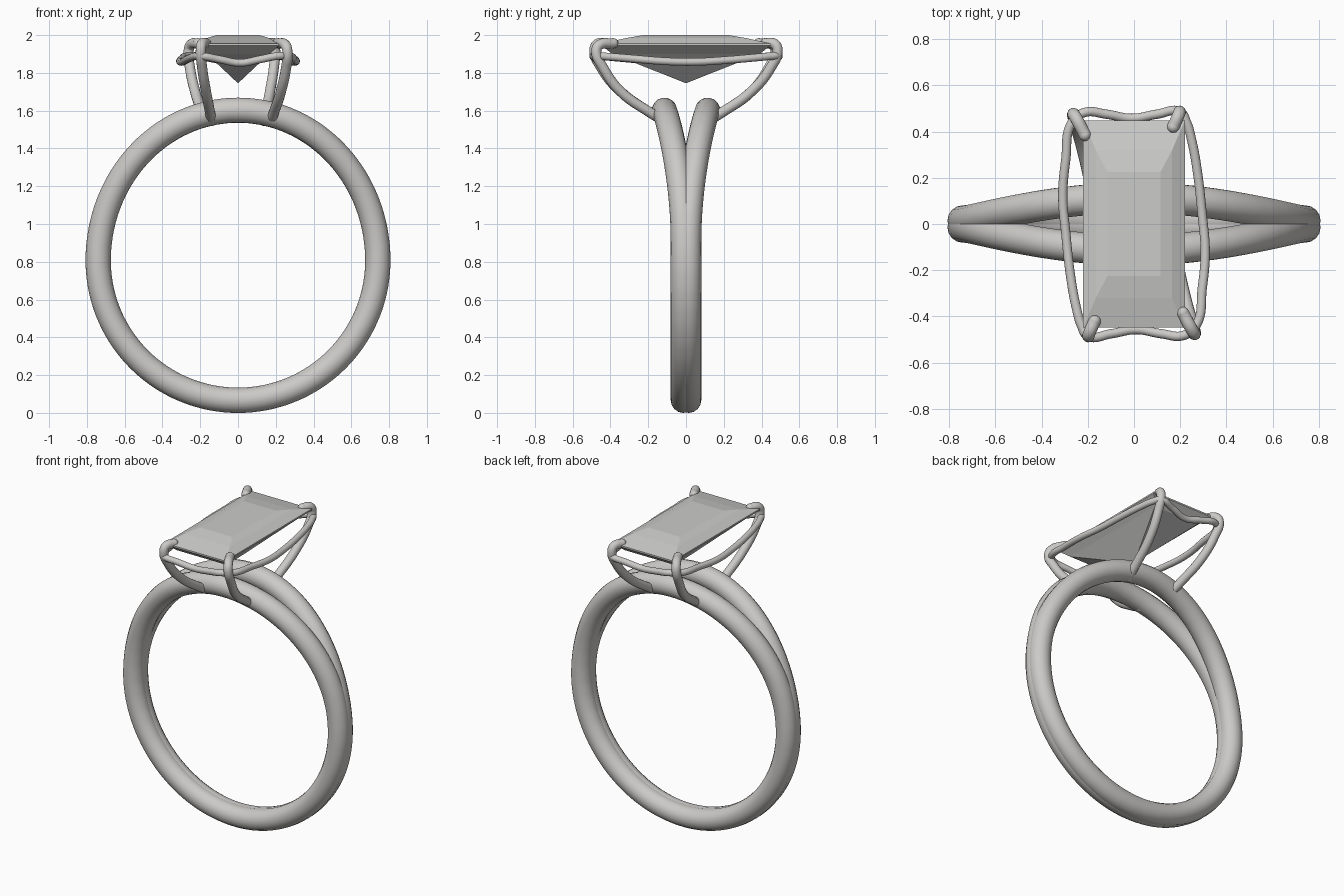
import bpy, bmesh, math
from mathutils import Vector

if "Cube" in bpy.data.objects:
    bpy.data.objects.remove(bpy.data.objects["Cube"])


def make_material(name, rgb):
    mat = bpy.data.materials.new(name)
    mat.use_nodes = True
    mat.diffuse_color = (*rgb, 1)
    mat.node_tree.nodes["Principled BSDF"].inputs["Base Color"].default_value = (*rgb, 1)
    return mat


metal = make_material("pale_metal", (0.6, 0.59, 0.57))
crystal = make_material("pale_crystal", (0.6, 0.6, 0.59))


def tube(name, points, radius, closed=False):
    """Smooth round wire through the points, turned into a mesh."""
    curve = bpy.data.curves.new(name, "CURVE")
    curve.dimensions = "3D"
    curve.bevel_depth = radius
    curve.bevel_resolution = 6
    curve.use_fill_caps = not closed
    curve.resolution_u = 8
    spline = curve.splines.new("BEZIER")
    spline.bezier_points.add(len(points) - 1)
    for bp, p in zip(spline.bezier_points, points):
        bp.co = p
        bp.handle_left_type = bp.handle_right_type = "AUTO"
    spline.use_cyclic_u = closed
    obj = bpy.data.objects.new(name, curve)
    bpy.context.collection.objects.link(obj)
    curve.materials.append(metal)
    bpy.ops.object.select_all(action="DESELECT")
    obj.select_set(True)
    bpy.context.view_layer.objects.active = obj
    bpy.ops.object.convert(target="MESH")
    bpy.ops.object.shade_smooth_by_angle(angle=math.radians(50))
    return bpy.context.object


def ball(name, centre, radius):
    bpy.ops.mesh.primitive_uv_sphere_add(segments=16, ring_count=10, radius=radius, location=centre)
    obj = bpy.context.object
    obj.name = name
    obj.data.materials.append(metal)
    bpy.ops.object.shade_smooth()


def turned(points):
    """Half turn about the vertical axis."""
    return [(-x, -y, z) for x, y, z in points]


# Band: two strands that merge below and spread apart towards the top
def strand(side, count=48):
    points = []
    for i in range(count):
        a = 2 * math.pi * i / count
        s = math.sin(a)
        rise = math.degrees(math.asin(max(-1, min(1, s))))
        t = max(0, min(1, (rise - 7) / 83))
        spread = 0.014 + 0.1 * t * t * (3 - 2 * t)
        height = 0.795 if s > 0 else 0.74
        points.append((0.74 * math.cos(a), side * spread, 0.807 + height * s))
    return points


tube("band_strand_front", strand(-1), 0.067, True)
tube("band_strand_back", strand(1), 0.067, True)

# Prongs: rise from the strands, sweep outwards and hook over the stone
prong_narrow = [(-0.14, -0.115, 1.545), (-0.148, -0.19, 1.59), (-0.17, -0.35, 1.705),
                (-0.19, -0.45, 1.83), (-0.197, -0.485, 1.92), (-0.192, -0.47, 1.952),
                (-0.17, -0.42, 1.957)]
prong_wide = [(0.175, -0.115, 1.545), (0.19, -0.19, 1.59), (0.228, -0.35, 1.705),
              (0.255, -0.44, 1.83), (0.262, -0.475, 1.91), (0.253, -0.462, 1.945),
              (0.212, -0.385, 1.957)]
for name, path in (("front_left", prong_wide), ("front_right", prong_narrow),
                   ("back_right", turned(prong_wide)), ("back_left", turned(prong_narrow))):
    tube("prong_" + name, path, 0.027)
    ball("prong_tip_" + name, path[-1], 0.027)
    ball("prong_foot_" + name, path[0], 0.027)

# Rail: wire loop that links the prongs and dips between them
half_rail = [(-0.2, -0.485, 1.89), (-0.1, -0.475, 1.872), (0.01, -0.457, 1.853),
             (0.12, -0.475, 1.872), (0.215, -0.482, 1.89), (0.268, -0.44, 1.888),
             (0.295, -0.28, 1.875), (0.308, -0.12, 1.862), (0.295, 0.04, 1.858),
             (0.275, 0.22, 1.868), (0.25, 0.36, 1.88), (0.225, 0.445, 1.888)]
tube("gallery_rail", half_rail + turned(half_rail), 0.02, True)

# Stone: stepped rectangular cut, rings of (half width, half depth, height)
steps = [(0.115, 0.225, 2.0), (0.165, 0.32, 1.984), (0.22, 0.447, 1.955),
         (0.22, 0.447, 1.945), (0.165, 0.39, 1.9)]
bm = bmesh.new()
rings = [[bm.verts.new((sx * w, sy * d, z)) for sx, sy in ((-1, -1), (1, -1), (1, 1), (-1, 1))]
         for w, d, z in steps]
bm.faces.new(rings[0])
for upper, lower in zip(rings, rings[1:]):
    for i in range(4):
        j = (i + 1) % 4
        bm.faces.new((upper[i], lower[i], lower[j], upper[j]))
culet = bm.verts.new((0, 0, 1.745))
for i in range(4):
    bm.faces.new((rings[-1][i], culet, rings[-1][(i + 1) % 4]))
bmesh.ops.recalc_face_normals(bm, faces=bm.faces)
mesh = bpy.data.meshes.new("stone")
bm.to_mesh(mesh)
bm.free()
mesh.materials.append(crystal)
bpy.context.collection.objects.link(bpy.data.objects.new("stone", mesh))
